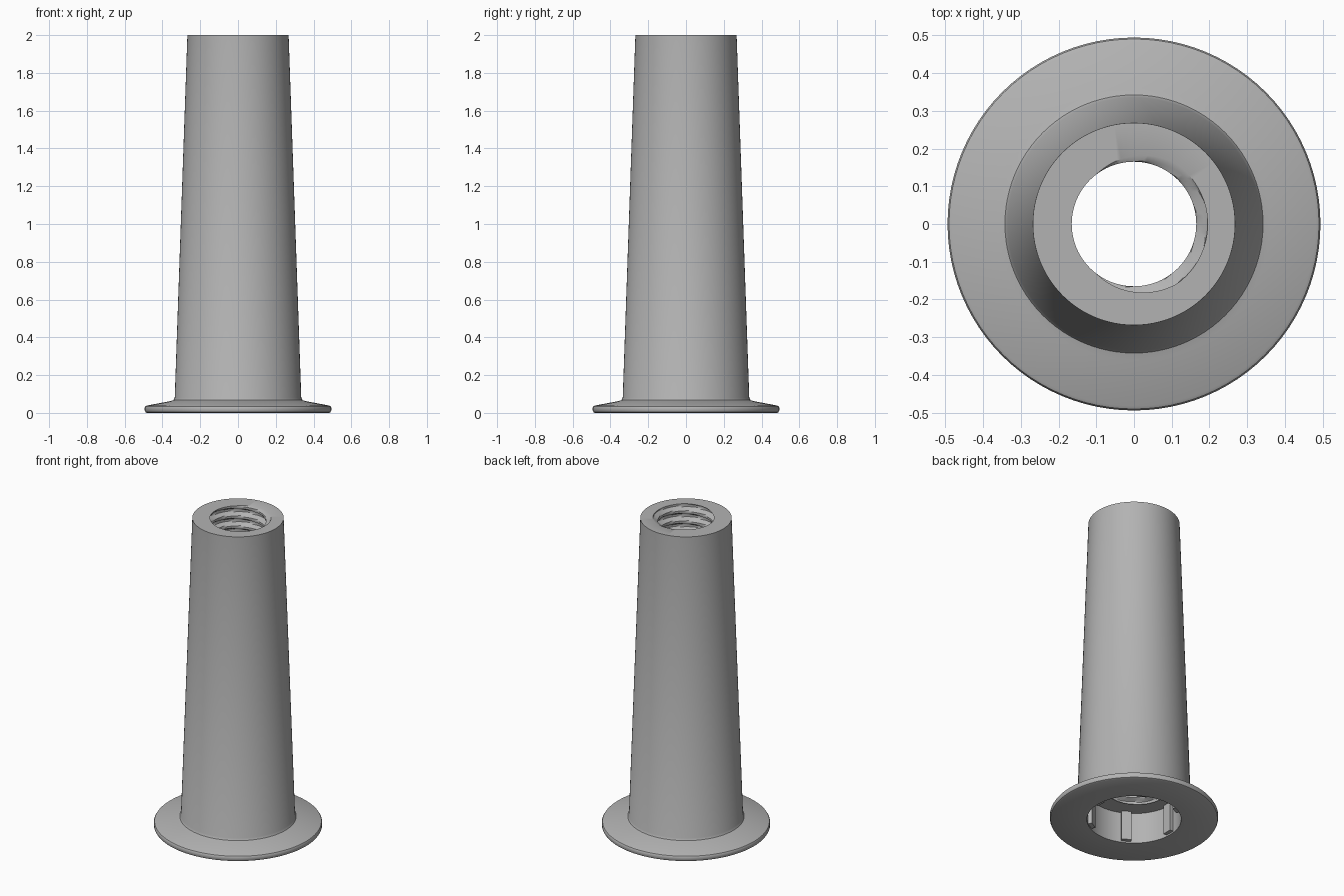
import bpy, bmesh, math
from mathutils import Matrix

if "Cube" in bpy.data.objects:
    bpy.data.objects.remove(bpy.data.objects["Cube"])

SEGS = 96
BORE, GROOVE, PITCH = 0.165, 0.03, 0.065
SOCKET, SEAT, TOP = 0.277, 0.2, 2.0

grey = bpy.data.materials.new("plain grey")
grey.use_nodes = True
color = (0.45, 0.45, 0.45, 1)
grey.diffuse_color = color
grey.node_tree.nodes["Principled BSDF"].inputs["Base Color"].default_value = color


def finish(bm, name):
    bmesh.ops.recalc_face_normals(bm, faces=bm.faces)
    mesh = bpy.data.meshes.new(name)
    bm.to_mesh(mesh)
    bm.free()
    mesh.materials.append(grey)
    obj = bpy.data.objects.new(name, mesh)
    bpy.context.collection.objects.link(obj)
    bpy.ops.object.select_all(action="DESELECT")
    obj.select_set(True)
    bpy.context.view_layer.objects.active = obj
    bpy.ops.object.shade_smooth_by_angle(angle=math.radians(32))
    return obj


def thread_radius(angle, z):
    # trapezoid groove wound around the bore
    turn = ((z - TOP) / PITCH - angle / math.tau) % 1
    wave = 2 * abs(turn - 0.5)
    return BORE + GROOVE * min(1, max(0, (wave - 0.3) / 0.4))


def ring(bm, radius, z):
    verts = []
    for i in range(SEGS):
        a = math.tau * i / SEGS
        r = radius(a, z) if callable(radius) else radius
        verts.append(bm.verts.new((r * math.cos(a), r * math.sin(a), z)))
    return verts


# Tapered sleeve with flange, threaded bore and bottom socket
profile = [(SOCKET, 0), (0.482, 0), (0.49, 0.004), (0.494, 0.012), (0.494, 0.028),
           (0.49, 0.035), (0.482, 0.039), (0.36, 0.062), (0.342, 0.067),
           (0.335, 0.08), (0.268, TOP)]
rows = round((TOP - SEAT) / PITCH * 10)
profile += [(thread_radius, TOP + (SEAT - TOP) * i / rows) for i in range(rows + 1)]
profile.append((SOCKET, SEAT))

bm = bmesh.new()
rings = [ring(bm, r, z) for r, z in profile]
for lower, upper in zip(rings, rings[1:] + rings[:1]):
    for i in range(SEGS):
        j = (i + 1) % SEGS
        bm.faces.new((lower[i], lower[j], upper[j], upper[i]))
finish(bm, "threaded_sleeve")

# Grip ribs around the socket wall
bm = bmesh.new()
for i in range(6):
    place = (Matrix.Rotation(math.tau * i / 6, 4, "Z")
             @ Matrix.Translation((SOCKET - 0.005, 0, 0.105))
             @ Matrix.Diagonal((0.04, 0.06, 0.19, 1)))
    bmesh.ops.create_cube(bm, size=1, matrix=place)
finish(bm, "socket_ribs")
